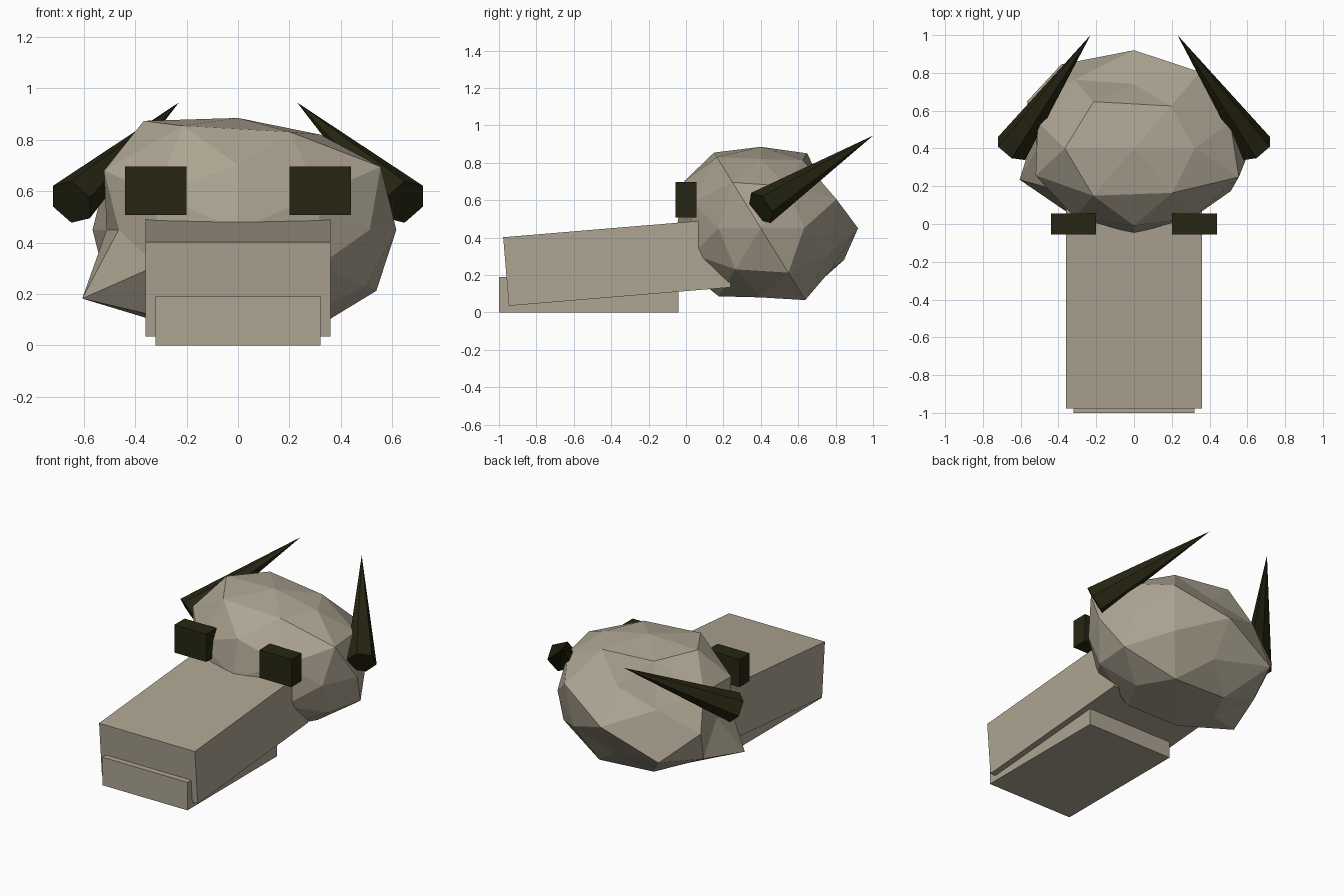
import bpy, bmesh, math
from itertools import product
from mathutils import Vector

if "Cube" in bpy.data.objects:
    bpy.data.objects.remove(bpy.data.objects["Cube"])


def material(name, rgb):
    m = bpy.data.materials.new(name)
    m.diffuse_color = (*rgb, 1)
    m.use_nodes = True
    m.node_tree.nodes["Principled BSDF"].inputs["Base Color"].default_value = m.diffuse_color
    return m


bone = material("bone", (0.42, 0.375, 0.29))
dark = material("dark_horn", (0.020, 0.019, 0.006))


def finish(bm, name, mat):
    bmesh.ops.recalc_face_normals(bm, faces=bm.faces)
    me = bpy.data.meshes.new(name)
    bm.to_mesh(me)
    bm.free()
    me.materials.append(mat)
    ob = bpy.data.objects.new(name, me)
    bpy.context.collection.objects.link(ob)
    return ob


def box(name, lo, hi, mat):
    bm = bmesh.new()
    bmesh.ops.create_cube(bm, size=1)
    for v in bm.verts:
        v.co = [(a + b) / 2 + c * (b - a) for a, b, c in zip(lo, hi, v.co)]
    return finish(bm, name, mat)


# Cranium: 42-point geodesic ball, wide in x, with uneven bumps
base = [(0.5257, 0, 0.8507), (0, 0.8507, 0.5257), (0.8507, 0.5257, 0),
        (1, 0, 0), (0, 1, 0), (0, 0, 1),
        (0.309, 0.5, 0.809), (0.809, 0.309, 0.5), (0.5, 0.809, 0.309)]
dirs = {tuple(a * s for a, s in zip(b, sg))
        for b in base for sg in product((1, -1), repeat=3)}
bumps = {  # direction (one decimal) -> radius
    (.5, 0, .9): .435, (-.5, 0, .9): .498, (.5, 0, -.9): .435, (-.5, 0, -.9): .42,
    (0, -.9, .5): .48, (0, .9, .5): .40, (0, .9, -.5): .435,
    (.9, -.5, 0): .43, (-.9, .5, 0): .475, (-.9, -.5, 0): .39, (.9, .5, 0): .44,
    (1, 0, 0): .44, (-1, 0, 0): .365, (0, 1, 0): .52, (0, 0, 1): .435, (0, 0, -1): .37,
    (-.3, -.5, .8): .50, (.3, -.5, .8): .47, (-.3, .5, .8): .495,
    (.3, .5, -.8): .475, (.8, -.3, .5): .49, (.8, .3, -.5): .475,
    (-.8, -.3, -.5): .535, (-.8, -.3, .5): .46, (.8, -.3, -.5): .44,
    (.5, .8, .3): .50, (-.5, .8, -.3): .55,
}
bm = bmesh.new()
for d in dirs:
    bm.verts.new(Vector(d).normalized())
bmesh.ops.convex_hull(bm, input=bm.verts)
for v in bm.verts:
    r = bumps.get(tuple(round(c, 1) for c in v.co), 0.45)
    v.co = (1.4 * r * v.co.x, 0.4 + r * v.co.y, 0.45 + r * v.co.z)
finish(bm, "cranium", bone)

# Snout: tilted box that runs back into the cranium
snout = box("snout", (-0.36, 0, 0), (0.36, 1.19, 0.368), bone)
snout.rotation_euler.x = 0.083
snout.location = (0, -0.947, 0.035)

# Lower jaw
box("lower_jaw", (-0.32, -1.0, 0.0), (0.32, -0.04, 0.19), bone)

# Eyes and six-sided horns, mirrored
for side, s in (("right", 1), ("left", -1)):
    xs = sorted((0.2 * s, 0.44 * s))
    box(side + "_eye", (xs[0], -0.055, 0.508), (xs[1], 0.055, 0.697), dark)

    root, tip = Vector((0.648 * s, 0.40, 0.558)), Vector((0.23 * s, 1.0, 0.945))
    axis = (tip - root).normalized()
    u = axis.cross(Vector((1, 0, 0))).normalized()
    w = axis.cross(u)
    bm = bmesh.new()
    ring = [bm.verts.new(root + 0.096 * (u * math.cos(a) + w * math.sin(a)))
            for a in (i * math.tau / 6 for i in range(6))]
    point = bm.verts.new(tip)
    bm.faces.new(ring)
    for i in range(6):
        bm.faces.new((ring[i], ring[(i + 1) % 6], point))
    finish(bm, side + "_horn", dark)
